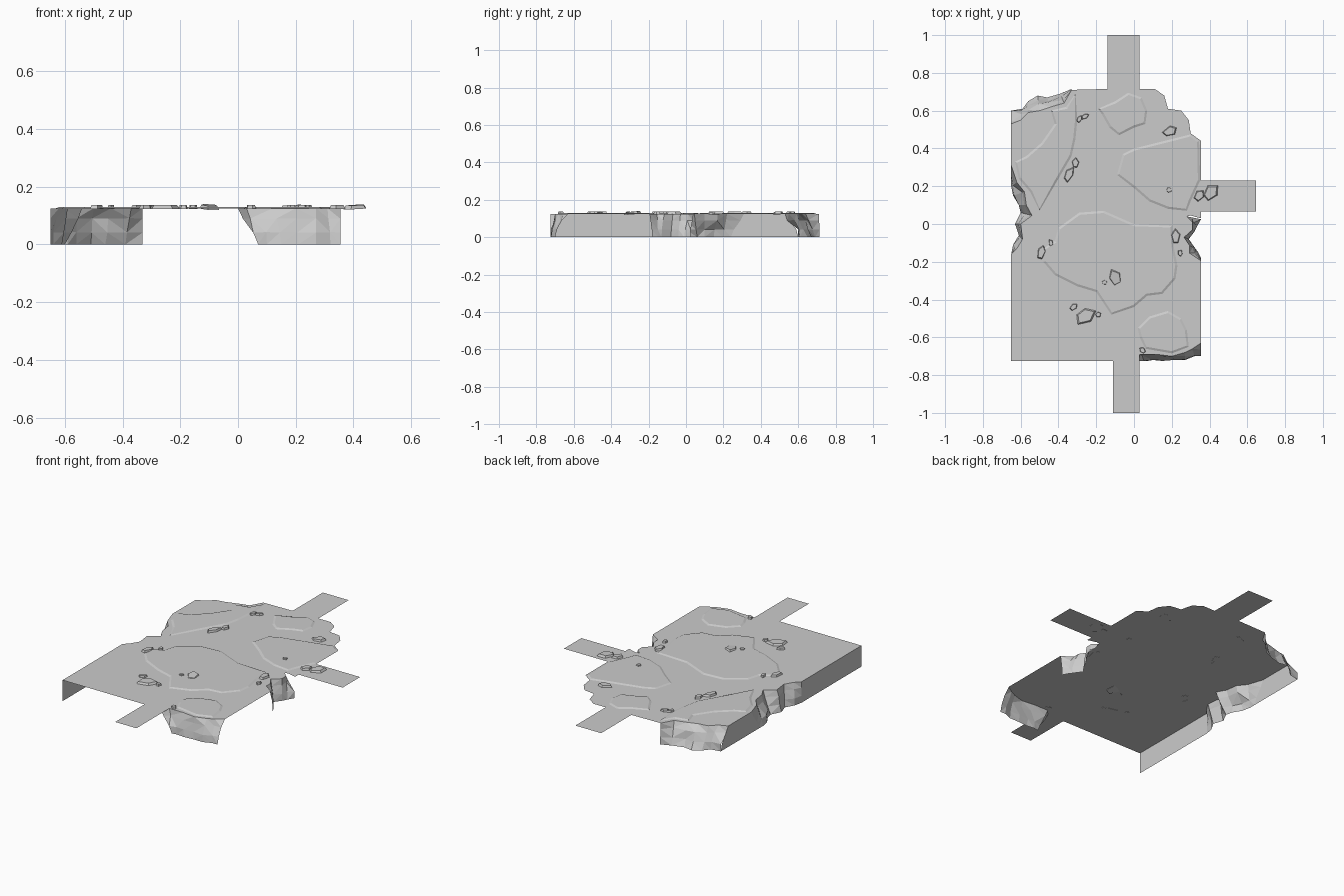
import bpy
import bmesh
import math
import random
from mathutils import Vector

random.seed(4)

if "Cube" in bpy.data.objects:
    bpy.data.objects.remove(bpy.data.objects["Cube"], do_unlink=True)

GROUND = 0.125      # height of the ground sheet
PLATE_RISE = 0.005  # how far each cracked plate stands proud
RIM = 0.012         # width of the sloping plate rim

# One plain stone colour
stone = bpy.data.materials.new("stone grey")
stone.use_nodes = True
stone_colour = (0.6, 0.6, 0.6, 1)
stone.diffuse_color = stone_colour
stone.node_tree.nodes["Principled BSDF"].inputs["Base Color"].default_value = stone_colour


def finish(name, bm):
    """Turn a bmesh into a named, flat shaded stone object."""
    mesh = bpy.data.meshes.new(name)
    bm.normal_update()
    bm.to_mesh(mesh)
    bm.free()
    mesh.materials.append(stone)
    obj = bpy.data.objects.new(name, mesh)
    bpy.context.collection.objects.link(obj)
    return obj


def flat_face(bm, outline, height):
    """Add one upward facing polygon."""
    face = bm.faces.new([bm.verts.new((x, y, height)) for x, y in outline])
    face.normal_update()
    if face.normal.z < 0:
        face.normal_flip()
    return face


def cliff(name, top, foot):
    """Loft a craggy wall from the sheet edge down to the base."""
    bm = bmesh.new()
    columns = []
    for upper, lower in zip(top, foot):
        a, b = Vector(upper), Vector(lower)
        rough = (b - a).length * 0.2
        column = []
        for level, blend in ((1, 0), (0.72, 0.35), (0.33, 0.8), (0, 1)):
            spot = a.lerp(b, blend)
            drop = level
            if 0 < level < 1:
                spot += (b - a) * random.uniform(-0.2, 0.2)
                drop += random.uniform(-rough, rough)
            column.append(bm.verts.new((spot.x, spot.y, drop * GROUND)))
        columns.append(column)
    for left, right in zip(columns, columns[1:]):
        for row in range(len(left) - 1):
            bm.faces.new((left[row + 1], right[row + 1], right[row], left[row]))
    bmesh.ops.triangulate(bm, faces=bm.faces[:])
    finish(name, bm)


def plate(name, outline):
    """Raise a cracked slab with a sloping rim."""
    bm = bmesh.new()
    face = flat_face(bm, outline, GROUND)
    bmesh.ops.inset_individual(bm, faces=[face], thickness=RIM, depth=PLATE_RISE)
    finish(name, bm)


def chip(name, x, y, length, width, turn, tilt):
    """Lay down a thin, irregular five sided stone chip."""
    bm = bmesh.new()
    layers = []
    radii = [random.uniform(0.8, 1.15) for side in range(5)]
    for lift, scale in ((-0.006, 1), (0.007, 0.8)):
        ring = []
        for side, radius in enumerate(radii):
            angle = math.tau * side / len(radii)
            u = math.cos(angle) * radius * length * scale
            v = math.sin(angle) * radius * width * scale
            px = x + u * math.cos(turn) - v * math.sin(turn)
            py = y + u * math.sin(turn) + v * math.cos(turn)
            ring.append(bm.verts.new((px, py, GROUND + 0.004 + lift + u * tilt)))
        layers.append(ring)
    lower, upper = layers
    bm.faces.new(upper)
    bm.faces.new(lower[::-1])
    for i in range(len(lower)):
        j = (i + 1) % len(lower)
        bm.faces.new((lower[i], lower[j], upper[j], upper[i]))
    finish(name, bm)


# Craggy front corner
front_top = [(0, -.725), (.03, -.69), (.12, -.69), (.2, -.7), (.27, -.68), (.31, -.66), (.355, -.63)]
front_foot = [(.07, -.725), (.1, -.72), (.15, -.725), (.21, -.72), (.27, -.72), (.32, -.7), (.355, -.7)]
cliff("front_cliff", front_top, front_foot)

# Broken notch in the left edge
notch_top = [(.355, -.195), (.295, -.155), (.295, -.115), (.265, -.07), (.31, -.03), (.31, .01), (.28, .04)]
notch_foot = [(.355, -.18), (.34, -.15), (.325, -.13), (.29, -.08), (.32, -.04), (.335, -.01), (.355, .025)]
cliff("notch_cliff", notch_top, notch_foot)

# Back corner, sloping round into the long right hand wall
corner_top = [(-.33, .71), (-.37, .64), (-.44, .62), (-.5, .6), (-.56, .59), (-.6, .55), (-.65, .53)]
corner_foot = [(-.33, .715), (-.39, .69), (-.46, .67), (-.51, .68), (-.56, .65), (-.59, .61), (-.65, .6)]
cliff("back_corner_cliff", corner_top, corner_foot)
side_top = [corner_top[-1], (-.65, .31), (-.62, .22), (-.58, .17), (-.57, .1), (-.54, .045),
            (-.6, 0), (-.59, -.08), (-.62, -.13), (-.65, -.16), (-.65, -.725)]
side_foot = [corner_foot[-1], (-.65, .24), (-.65, .2), (-.64, .15), (-.61, .1), (-.6, .06),
             (-.63, 0), (-.61, -.06), (-.64, -.11), (-.65, -.16), (-.65, -.725)]
cliff("side_cliff", side_top, side_foot)

# Ground sheet with three path tabs
front_tab = [(-.11, -.725), (-.11, -1), (.03, -1), (.03, -.725)]
side_tab = [(.3, .045), (.355, .03), (.355, .065), (.645, .065), (.645, .23), (.355, .23)]
back_edge = [(.355, .44), (.3, .48), (.29, .55), (.25, .6), (.18, .61), (.16, .68), (.11, .715)]
back_tab = [(.03, .715), (.03, 1), (-.14, 1), (-.14, .715)]
sheet = bmesh.new()
flat_face(sheet, front_tab + front_top[1:] + notch_top + side_tab + back_edge
          + back_tab + corner_top + side_top[1:], GROUND)
bmesh.ops.triangulate(sheet, faces=sheet.faces[:])
finish("ground_sheet", sheet)

# Cracked plates
plate("centre_plate", [
    (-.29, .06), (-.16, .07), (0, 0), (.2, -.01), (.21, -.12), (.23, -.22), (.22, -.29),
    (.15, -.37), (.07, -.38), (0, -.44), (-.12, -.48), (-.2, -.36), (-.3, -.33),
    (-.42, -.27), (-.48, -.2), (-.48, -.13), (-.42, -.09), (-.4, -.02)])
plate("left_plate", [
    (.345, .44), (.3, .475), (.2, .45), (0, .4), (-.06, .37), (-.09, .26), (0, .19),
    (.08, .12), (.18, .08), (.28, .07), (.3, .12), (.35, .23)])
plate("back_plate", [
    (-.19, .61), (-.1, .65), (-.03, .695), (.04, .67), (.07, .6), (.06, .53), (0, .51),
    (-.08, .47), (-.13, .51), (-.17, .58)])
plate("front_plate", [
    (.02, -.55), (.08, -.49), (.18, -.46), (.25, -.5), (.28, -.56), (.29, -.65),
    (.2, -.685), (.06, -.66), (.03, -.6)])
plate("right_plate", [
    (-.31, .69), (-.36, .62), (-.44, .6), (-.42, .53), (-.49, .43), (-.57, .36),
    (-.63, .33), (-.61, .24), (-.55, .17), (-.5, .07), (-.4, .24), (-.33, .36),
    (-.31, .45), (-.3, .55)])

# Loose stone chips: x, y, half length, half width, turn, tilt
large_chips = [
    (-.49, -.15, .05, .025, 1.3, 0), (-.26, -.485, .06, .045, .4, 0),
    (-.1, -.285, .045, .035, 2, .1), (.22, -.07, .045, .025, 1.6, 0),
    (.405, .165, .05, .035, .8, .05), (.345, .15, .035, .025, .9, 0),
    (.19, .49, .045, .025, .5, .05), (-.345, .26, .045, .025, 1, 0),
    (-.31, .32, .03, .02, 1.5, 0)]
for number, values in enumerate(large_chips, 1):
    chip(f"large_chip_{number}", *values)

small_chips = [
    (-.44, -.1), (-.32, -.44), (-.19, -.48), (-.155, -.31), (.245, -.155),
    (.045, -.67), (.185, .18), (-.26, .57), (-.29, .555)]
for number, (x, y) in enumerate(small_chips, 1):
    chip(f"small_chip_{number}", x, y, random.uniform(.015, .025), .015, random.uniform(0, math.tau), 0)
